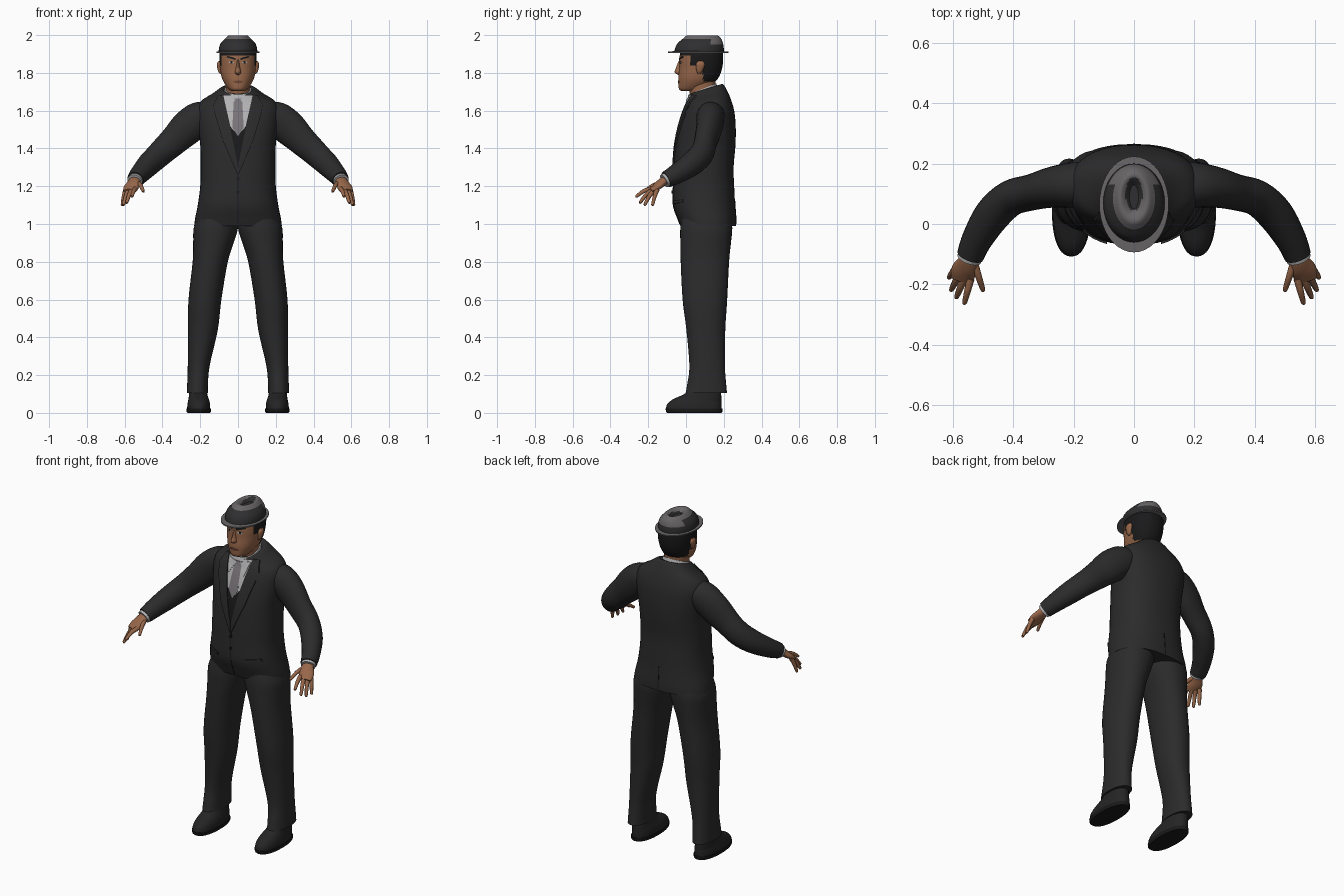
import bpy, bmesh, math
from mathutils import Vector
from mathutils.bvhtree import BVHTree

default_cube = bpy.data.objects.get("Cube")
if default_cube:
    bpy.data.objects.remove(default_cube)


def material(name, red, green, blue):
    mat = bpy.data.materials.new(name)
    mat.use_nodes = True
    mat.diffuse_color = (red, green, blue, 1)
    shader = next(n for n in mat.node_tree.nodes if n.type == 'BSDF_PRINCIPLED')
    shader.inputs["Base Color"].default_value = (red, green, blue, 1)
    shader.inputs["Roughness"].default_value = 0.8
    return mat


SUIT = material("charcoal suit", .024, .024, .025)
BLACK = material("black", .01, .01, .011)
SKIN = material("skin", .31, .135, .068)
LIP = material("dark skin", .16, .06, .035)
HAT_GREY = material("hat grey", .14, .13, .135)
HAT_DARK = material("hat charcoal", .028, .028, .03)
SHIRT = material("shirt white", .45, .45, .46)
TIE = material("tie grey", .19, .175, .19)
SHOE = material("shoe leather", .018, .018, .018)


def finish(name, bm, mats, rule=None):
    """Turn a bmesh into a smooth shaded object, colouring faces by a rule."""
    bmesh.ops.recalc_face_normals(bm, faces=bm.faces)
    for face in bm.faces:
        face.smooth = True
        if rule:
            face.material_index = rule(face.calc_center_median())
    mesh = bpy.data.meshes.new(name)
    tree = BVHTree.FromBMesh(bm)
    bm.to_mesh(mesh)
    bm.free()
    mesh.set_sharp_from_angle(angle=math.radians(45))
    for mat in mats:
        mesh.materials.append(mat)
    bpy.context.collection.objects.link(bpy.data.objects.new(name, mesh))
    return tree


def resample(rows, steps):
    """Smooth interpolation through rows of numbers."""
    result = []
    last = len(rows) - 1
    for i in range(last):
        a, b, c, d = (rows[min(max(k, 0), last)] for k in (i - 1, i, i + 1, i + 2))
        for s in range(steps):
            t = s / steps
            result.append([q + t * (r - p + t * (2*p - 5*q + 4*r - w + t * (3*(q - r) + w - p))) / 2
                           for p, q, r, w in zip(a, b, c, d)])
    return result + [list(rows[-1])]


def skin_rings(name, rings, mats, rule=None, caps=True):
    bm = bmesh.new()
    loops = [[bm.verts.new(p) for p in ring] for ring in rings]
    count = len(loops[0])
    for low, high in zip(loops, loops[1:]):
        for i in range(count):
            j = (i + 1) % count
            bm.faces.new((low[i], low[j], high[j], high[i]))
    if caps:
        bm.faces.new(loops[0])
        bm.faces.new(loops[-1])
    return finish(name, bm, mats, rule)


def body(name, rows, mats, rule=None, side=1, steps=4, count=40, power=.88, caps=True):
    """Stack of level rings: height, centre x, front y, back y, half width, tilt."""
    rings = []
    for z, cx, front, back, half, tilt in resample(rows, steps):
        ring = []
        for i in range(count):
            a = math.tau * i / count
            c, s = math.cos(a), math.sin(a)
            c = math.copysign(abs(c) ** power, c)
            s = math.copysign(abs(s) ** power, s) * (back - front) / 2
            ring.append((side * (cx + half * c), (front + back) / 2 + s, z + tilt * s))
        rings.append(ring)
    return skin_rings(name, rings, mats, rule, caps)


def tube(name, rows, mats, side=1, steps=4, count=20):
    """Oval tube along a path: x, y, z, sideways radius, upright radius."""
    path = resample(rows, steps)
    points = [Vector(row[:3]) for row in path]
    rings = []
    for i, row in enumerate(path):
        along = (points[min(i + 1, len(points) - 1)] - points[max(i - 1, 0)]).normalized()
        across = along.cross(Vector((0, 0, 1))).normalized()
        up = across.cross(along)
        ring = []
        for k in range(count):
            a = math.tau * k / count
            p = points[i] + across * row[3] * math.cos(a) + up * row[4] * math.sin(a)
            ring.append((side * p.x, p.y, p.z))
        rings.append(ring)
    return skin_rings(name, rings, mats)


def plate(name, outline, tree, mat, lift=.003, side=1, facing=-1):
    """Thin panel given by an x, z outline and draped over a surface."""
    bm = bmesh.new()
    bm.faces.new([bm.verts.new((side * x, 0, z)) for x, z in outline])
    bmesh.ops.triangulate(bm, faces=bm.faces)
    xs, zs = zip(*outline)
    for axis, values in ((0, [side * x for x in xs]), (2, zs)):
        level = min(values) + .012
        while level < max(values):
            spot, normal = Vector(), Vector()
            spot[axis], normal[axis] = level, 1
            bmesh.ops.bisect_plane(bm, geom=bm.verts[:] + bm.edges[:] + bm.faces[:],
                                   plane_co=spot, plane_no=normal)
            level += .012
    for v in bm.verts[:]:
        hit = tree.ray_cast(Vector((v.co.x, facing, v.co.z)), Vector((0, -facing, 0)))[0]
        if hit:
            v.co.y = hit.y + facing * lift
        else:
            bm.verts.remove(v)
    extruded = bmesh.ops.extrude_face_region(bm, geom=bm.faces[:], use_keep_orig=True)
    for item in extruded["geom"]:
        if isinstance(item, bmesh.types.BMVert):
            item.co.y -= facing * .008
    finish(name, bm, [mat])


def box(x0, x1, z0, z1):
    return [(x0, z0), (x1, z0), (x1, z1), (x0, z1)]


# Jacket, neck and shirt collar
jacket = body("jacket", [
    (.99, 0, -.03, .265, .232, 0), (1.03, 0, -.045, .265, .227, 0),
    (1.1, 0, -.068, .26, .213, 0), (1.2, 0, -.068, .255, .2, 0),
    (1.3, 0, -.065, .252, .198, 0), (1.42, 0, -.057, .262, .2, 0),
    (1.52, 0, -.037, .263, .212, 0), (1.6, 0, -.012, .255, .217, 0),
    (1.65, 0, .003, .236, .195, .12), (1.685, 0, .01, .215, .135, .25),
    (1.715, 0, .02, .195, .09, .3), (1.71, 0, .04, .175, .07, .3)], [SUIT], power=.85)
body("neck", [(1.62, 0, .03, .165, .066, .3), (1.7, 0, .022, .155, .064, .3),
              (1.79, 0, .0, .16, .07, 0)], [SKIN])
body("shirt_collar", [(1.66, 0, .002, .17, .08, .4), (1.69, 0, .006, .166, .078, .4),
                      (1.715, 0, .014, .16, .071, .4)], [SHIRT])

# Shirt front, waistcoat and tie
plate("shirt_front", [(-.078, 1.68), (-.03, 1.47), (.03, 1.47), (.078, 1.68)], jacket, SHIRT)
plate("waistcoat", [(-.045, 1.52), (0, 1.47), (.045, 1.52), (.005, 1.3), (-.005, 1.3)],
      jacket, BLACK, .004)
plate("tie", [(-.022, 1.665), (-.014, 1.625), (-.03, 1.51), (0, 1.465),
              (.03, 1.51), (.014, 1.625), (.022, 1.665)], jacket, TIE, .007)

# Jacket seams and buttons
plate("front_opening", box(-.002, .002, 1, 1.27), jacket, BLACK, .002)
plate("back_vent", box(-.003, .003, 1, 1.13), jacket, BLACK, .002, facing=1)
for z in (1.17, 1.24):
    plate("button", [(.009 * math.cos(k), z + .009 * math.sin(k)) for k in range(6)],
          jacket, BLACK, .007)

# Head with hair coloured by height and depth
head = body("head", [
    (1.703, 0, -.022, .05, .03, 0), (1.715, 0, -.037, .09, .05, 0),
    (1.75, 0, -.04, .15, .075, 0), (1.78, 0, -.04, .175, .087, 0),
    (1.82, 0, -.036, .19, .094, 0), (1.86, 0, -.035, .196, .098, 0),
    (1.9, 0, -.032, .196, .098, 0), (1.94, 0, -.02, .185, .09, 0)], [SKIN, BLACK],
    rule=lambda c: int(c.z > 1.895 or (c.y > .02 and c.z > 1.84) or (c.y > .09 and c.z > 1.755)),
    steps=6, count=64, power=.92)
body("nose", [(1.79, 0, -.042, 0, .01, 0), (1.803, 0, -.06, 0, .017, 0),
              (1.83, 0, -.052, 0, .011, 0), (1.87, 0, -.036, 0, .007, 0)], [SKIN], count=16, power=1)
plate("mouth", [(-.03, 1.752), (0, 1.744), (.03, 1.752), (.01, 1.76), (-.01, 1.76)], head, LIP)

# Hat
body("hat_brim", [(1.916, 0, -.05, .18, .09, 0), (1.913, 0, -.094, .224, .115, 0),
                  (1.906, 0, -.094, .224, .115, 0), (1.904, 0, -.05, .18, .09, 0)],
     [HAT_GREY], steps=1, power=1)


def hat_colour(c):
    dent = (c.x / .028) ** 2 + ((c.y - .1) / .055) ** 2 < 1
    return int(not dent and (c.z > 1.978 or (c.y > .13 and c.z > 1.95)))


body("hat_crown", [
    (1.906, 0, -.062, .2, .102, 0), (1.93, 0, -.058, .2, .101, 0),
    (1.956, 0, -.045, .196, .092, 0), (1.98, 0, -.018, .187, .07, 0),
    (1.998, 0, .005, .168, .05, 0), (1.994, 0, .03, .15, .035, 0),
    (1.975, 0, .05, .13, .015, 0)], [HAT_DARK, HAT_GREY], rule=hat_colour, power=1)

for side, label in ((1, "left_"), (-1, "right_")):
    # Facial features
    plate(label + "eyebrow", [(.012, 1.868), (.06, 1.882), (.058, 1.89), (.012, 1.878)],
          head, BLACK, side=side)
    plate(label + "eye", [(.018, 1.855), (.035, 1.848), (.052, 1.857), (.035, 1.864)],
          head, SHIRT, .002, side)
    plate(label + "pupil", box(.029, .041, 1.85, 1.863), head, BLACK, side=side)
    body(label + "ear", [(1.795, .09, .062, .078, .006, 0), (1.81, .096, .056, .088, .01, 0),
                         (1.845, .1, .052, .1, .012, 0), (1.862, .098, .065, .09, .006, 0)],
         [SKIN], side=side, count=16, power=1)

    # Lapels, collar points and pocket flaps
    plate(label + "lapel", [(.078, 1.685), (.05, 1.55), (.002, 1.32), (.002, 1.26), (.08, 1.44),
                            (.122, 1.58), (.1, 1.595), (.132, 1.625), (.108, 1.68)],
          jacket, SUIT, .008, side)
    plate(label + "collar_point", [(.012, 1.662), (.05, 1.595), (.072, 1.675)],
          jacket, SHIRT, .007, side)
    plate(label + "pocket_flap", [(.09, 1.105), (.17, 1.115), (.17, 1.13), (.09, 1.122)],
          jacket, SUIT, .007, side)

    # Sleeve and shirt cuff
    tube(label + "sleeve", [
        (.14, .135, 1.58, .07, .06), (.2, .13, 1.562, .075, .088), (.27, .122, 1.508, .068, .092),
        (.34, .105, 1.44, .06, .079), (.41, .085, 1.375, .06, .07), (.47, .03, 1.318, .06, .064),
        (.52, -.05, 1.265, .051, .053), (.543, -.105, 1.235, .045, .044)], [SUIT], side)
    tube(label + "cuff", [(.53, -.07, 1.253, .04, .038), (.547, -.116, 1.228, .041, .037)],
         [SHIRT], side)

    # Hand
    tube(label + "palm", [(.54, -.09, 1.242, .028, .024), (.55, -.125, 1.222, .034, .022),
                          (.564, -.155, 1.197, .042, .019), (.572, -.185, 1.175, .036, .012)],
         [SKIN], side)
    for finger, base, tip in (
            ("index_finger", (.542, -.182, 1.187), (.563, -.265, 1.145)),
            ("middle_finger", (.562, -.178, 1.18), (.59, -.245, 1.112)),
            ("ring_finger", (.58, -.168, 1.178), (.607, -.22, 1.1)),
            ("little_finger", (.594, -.152, 1.182), (.614, -.178, 1.098)),
            ("thumb", (.53, -.13, 1.218), (.5, -.222, 1.172))):
        a, b = Vector(base), Vector(tip)
        middle = a.lerp(b, .5) + Vector((0, 0, .008))
        near = a.lerp(b, .95)
        tube(label + finger, [(*a, .013, .013), (*middle, .011, .011),
                              (*near, .008, .008), (*b, .003, .003)], [SKIN], side, count=10)

    # Trouser leg
    body(label + "trouser_leg", [
        (.105, .215, -.002, .217, .056, 0), (.15, .214, .006, .213, .055, 0),
        (.25, .208, .018, .206, .058, 0), (.44, .186, .002, .208, .079, 0),
        (.6, .175, -.018, .218, .087, 0), (.8, .147, -.028, .228, .093, 0),
        (.9, .13, -.03, .238, .107, 0), (.98, .117, -.03, .245, .117, 0),
        (1.05, .105, -.02, .235, .1, 0)], [SUIT], side=side, power=.92)

    # Shoe with a black sole
    body(label + "shoe_sole", [(0, .208, -.1, .188, .06, 0), (.006, .208, -.106, .192, .064, 0),
                               (.022, .208, -.108, .192, .064, 0)], [BLACK], side=side, steps=1)
    body(label + "shoe", [
        (.02, .208, -.106, .188, .061, 0), (.045, .208, -.1, .188, .06, 0),
        (.065, .208, -.07, .187, .056, -.05), (.09, .21, -.012, .187, .05, -.08),
        (.13, .213, .03, .185, .045, 0)], [SHOE], side=side)
